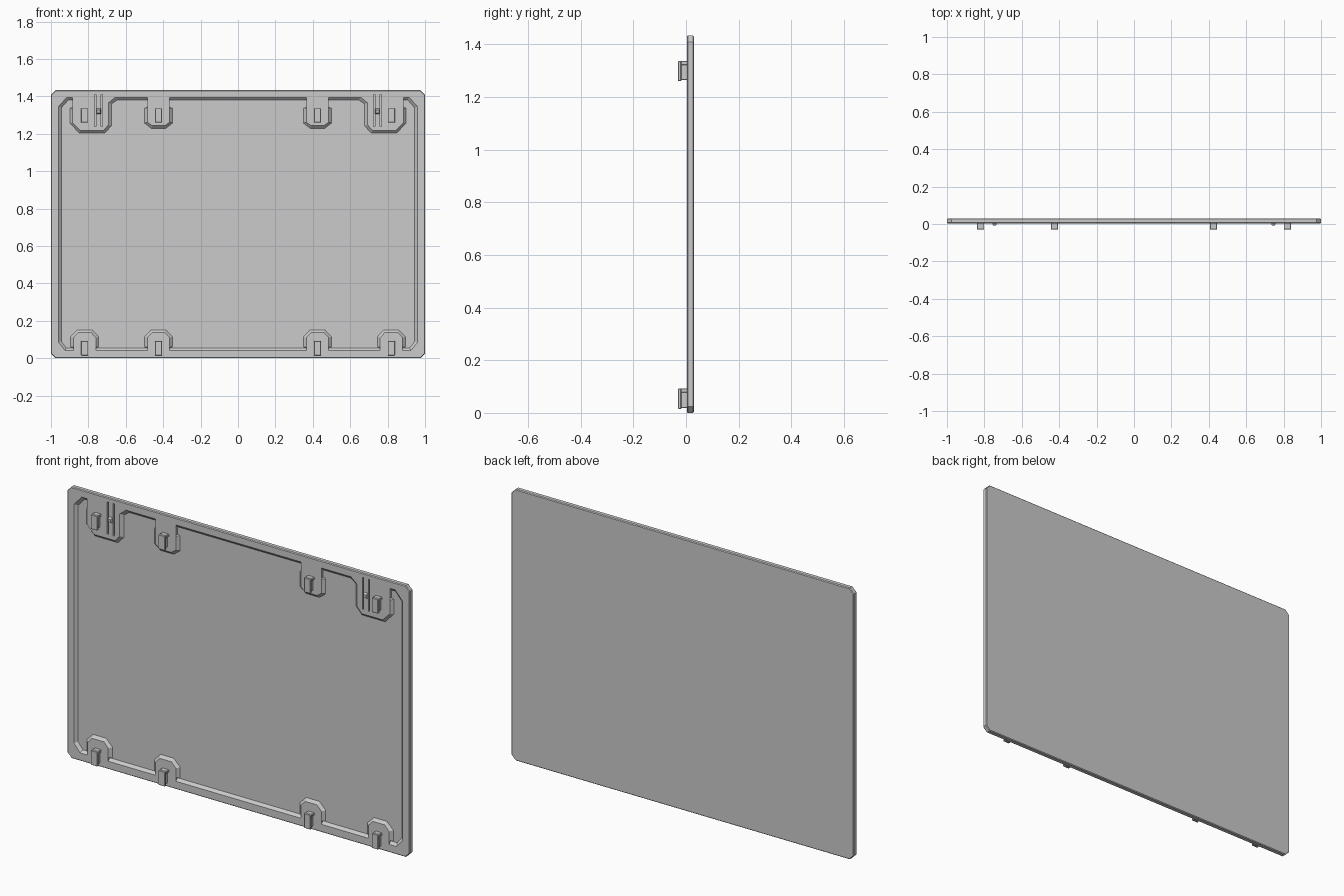
import bpy, bmesh

if "Cube" in bpy.data.objects:
    bpy.data.objects.remove(bpy.data.objects["Cube"])

FRONT, FLOOR, BACK, H = 0.003, 0.017, 0.03, 1.433


def finish(bm, name):
    bmesh.ops.recalc_face_normals(bm, faces=bm.faces)
    me = bpy.data.meshes.new(name)
    bm.to_mesh(me)
    bm.free()
    ob = bpy.data.objects.new(name, me)
    bpy.context.collection.objects.link(ob)
    return ob


def add_box(bm, x0, x1, y0, y1, z0, z1):
    vs = bmesh.ops.create_cube(bm, size=1)["verts"]
    for v in vs:
        v.co = ((x0 + x1) / 2 + v.co.x * (x1 - x0),
                (y0 + y1) / 2 + v.co.y * (y1 - y0),
                (z0 + z1) / 2 + v.co.z * (z1 - z0))
    return vs


def outline(e):
    # right half of the panel edge, inset by e
    return [(0, e), (.975, e), (1 - e, .025), (1 - e, H - .025), (.975, H - e), (0, H - e)]


def pad(cx, rim_z, foot_z, step_z, shoulder_z, end_z, s):
    # octagonal hook pad: (rim x, rim z, floor x, floor z), left to right
    left = [(-.06, rim_z, -.06, foot_z),
            (-.06, step_z, -.06, step_z),
            (-.06, step_z + .004 * s, -.075, step_z + .002 * s),
            (-.06, shoulder_z - .005 * s, -.075, shoulder_z),
            (-.034, end_z - .014 * s, -.039, end_z)]
    right = [(-a, b, -c, d) for a, b, c, d in reversed(left)]
    return [(cx + a, b, cx + c, d) for a, b, c, d in left + right]


# Recess boundary, right half, from bottom centre round to top centre
low = (.042, .055, .057, .115, .152, 1)
high = (1.395, 1.38, 1.34, 1.257, 1.229, -1)
path = [(0, .042, 0, .055)] + pad(.425, *low) + pad(.82, *low)
path += [(.925, .042, .918, .055), (.96, .085, .945, .09),
         (.96, 1.345, .945, 1.338), (.915, 1.395, .908, 1.38),
         (.885, 1.395, .885, 1.38), (.885, 1.34, .885, 1.34),
         (.885, 1.332, .898, 1.337), (.885, 1.26, .898, 1.257),
         (.843, 1.217, .848, 1.203), (.72, 1.217, .713, 1.203),
         (.693, 1.247, .677, 1.242), (.693, 1.365, .677, 1.359),
         (.657, 1.395, .647, 1.38)]
path += pad(.425, *high)[::-1] + [(0, 1.395, 0, 1.38)]

# Panel: half built from rings, then mirrored
bm = bmesh.new()


def ring(pts, y):
    return [bm.verts.new((x, y, z)) for x, z in pts]


def bridge(a, b):
    for i in range(len(a) - 1):
        bm.faces.new((a[i], a[i + 1], b[i + 1], b[i]))


e = .004
edge = [ring(outline(i), y) for i, y in
        ((e, FRONT), (0, FRONT + e), (0, BACK - e), (e, BACK))]
rim = ring([p[:2] for p in path], FRONT)
floor = ring([p[2:] for p in path], FLOOR)
for a, b in zip(edge, edge[1:]):
    bridge(a, b)
bridge(rim, floor)
bm.faces.new(edge[0] + rim[::-1])
bm.faces.new(floor)
bm.faces.new(edge[-1])
bmesh.ops.mirror(bm, geom=bm.verts[:] + bm.edges[:] + bm.faces[:], axis='X', merge_dist=1e-5)
bmesh.ops.remove_doubles(bm, verts=bm.verts, dist=1e-5)
panel = finish(bm, "panel")

# Slits either side of each latch bump
bm = bmesh.new()
for s in (-1, 1):
    for x in (.728, .763):
        add_box(bm, s * x - .004, s * x + .004, -.01, .019, 1.24, 1.41)
cutter = finish(bm, "slit_cutter")
cutter.hide_render = True
cutter.hide_viewport = True
mod = panel.modifiers.new("slits", 'BOOLEAN')
mod.operation = 'DIFFERENCE'
mod.solver = 'EXACT'
mod.object = cutter

# Hooks: thin web with a wider front plate and top lip
for row, z0, z1 in (("lower", .015, .092), ("upper", 1.26, 1.336)):
    for i, x in enumerate((-.82, -.425, .425, .82)):
        bm = bmesh.new()
        add_box(bm, x - .012, x + .012, -.022, .006, z0 + .004, z1 - .01)
        add_box(bm, x - .019, x + .019, -.03, -.018, z0, z1)
        add_box(bm, x - .019, x + .019, -.02, .006, z1 - .014, z1)
        hook = finish(bm, f"{row}_hook_{i + 1}")
        bev = hook.modifiers.new("edge", 'BEVEL')
        bev.width = .002
        bev.segments = 1

# Latch bumps between the slits
for side, s in (("left", -1), ("right", 1)):
    bm = bmesh.new()
    for v in add_box(bm, s * .7455 - .013, s * .7455 + .013, -.008, .006, 1.304, 1.336):
        if v.co.y < 0:
            v.co.x = s * .7455 + (v.co.x - s * .7455) * .6
            v.co.z = 1.32 + (v.co.z - 1.32) * .5
    finish(bm, f"{side}_latch_bump")
